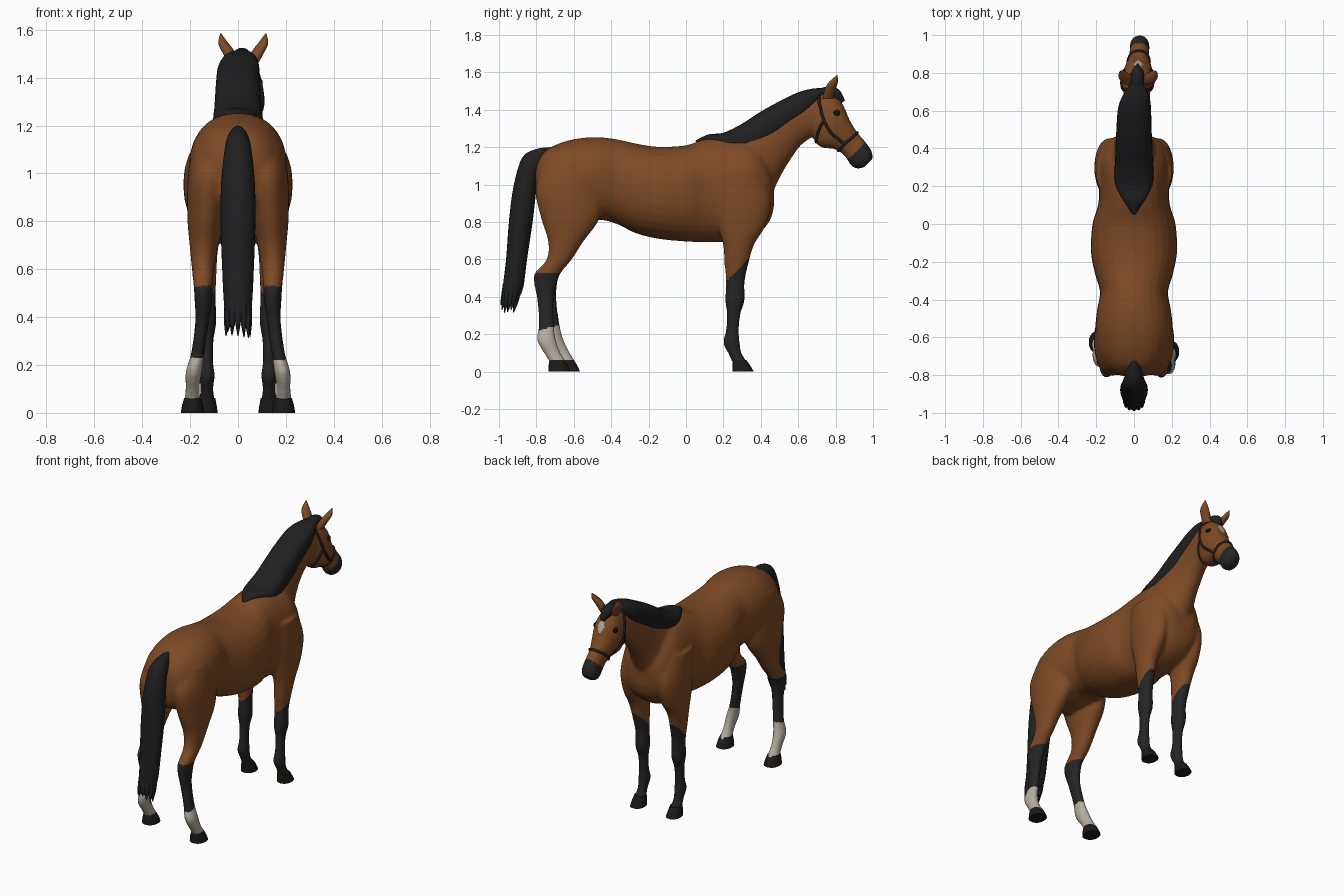
import bpy, bmesh, math, random
from mathutils import Vector
from mathutils.bvhtree import BVHTree

random.seed(4)
cube = bpy.data.objects.get("Cube")
if cube:
    bpy.data.objects.remove(cube, do_unlink=True)


def material(name, r, g, b):
    m = bpy.data.materials.new(name)
    m.use_nodes = True
    m.diffuse_color = (r, g, b, 1)
    shader = next(n for n in m.node_tree.nodes if n.type == 'BSDF_PRINCIPLED')
    shader.inputs["Base Color"].default_value = (r, g, b, 1)
    shader.inputs["Roughness"].default_value = 0.8
    return m


COAT = material("bay coat", 0.21, 0.068, 0.018)
BLACK = material("black points", 0.019, 0.018, 0.018)
HAIR = material("black hair", 0.014, 0.014, 0.014)
WHITE = material("white marking", 0.47, 0.42, 0.36)
HOOF = material("dark hoof", 0.012, 0.010, 0.009)
LEATHER = material("dark leather", 0.016, 0.014, 0.012)
EYE = material("dark eye", 0.006, 0.005, 0.005)


def spline(rows, steps):
    """Catmull-Rom interpolation of section rows."""
    out = []
    for i in range(len(rows) - 1):
        a, b, c, d = (rows[max(i - 1, 0)], rows[i], rows[i + 1], rows[min(i + 2, len(rows) - 1)])
        for k in range(steps):
            t = k / steps
            out.append([0.5 * (2 * q + (r - p) * t + (2 * p - 5 * q + 4 * r - s) * t * t
                               + (3 * q - p - 3 * r + s) * t ** 3)
                        for p, q, r, s in zip(a, b, c, d)])
    return out + [list(rows[-1])]


def loft(name, rows, mat, power=1.0, steps=4, n=28):
    """Closed tube; each row is two opposite edge points (y, z, y, z), centre x, half width."""
    bm = bmesh.new()
    rings = []
    for y1, z1, y2, z2, x, w in spline(rows, steps):
        mid = Vector((x, (y1 + y2) / 2, (z1 + z2) / 2))
        half = Vector((0, (y1 - y2) / 2, (z1 - z2) / 2))
        ring = []
        for k in range(n):
            a = math.tau * k / n
            c, s = (math.copysign(abs(v) ** power, v) for v in (math.cos(a), math.sin(a)))
            ring.append(bm.verts.new(mid + half * c + Vector((max(w, 0.001) * s, 0, 0))))
        rings.append(ring)
    for p, q in zip(rings, rings[1:]):
        for k in range(n):
            j = (k + 1) % n
            bm.faces.new((p[k], p[j], q[j], q[k]))
    bm.faces.new(rings[0])
    bm.faces.new(rings[-1])
    bmesh.ops.recalc_face_normals(bm, faces=bm.faces)
    for f in bm.faces:
        f.smooth = len(f.verts) == 4
    mesh = bpy.data.meshes.new(name)
    bm.to_mesh(mesh)
    bm.free()
    mesh.materials.append(mat)
    ob = bpy.data.objects.new(name, mesh)
    bpy.context.collection.objects.link(ob)
    return ob


# Torso: y, top, bottom, half width
torso = [(-.805, 1.08, .95, .06), (-.785, 1.14, .88, .12), (-.74, 1.19, .84, .16), (-.65, 1.23, .80, .195),
         (-.55, 1.25, .80, .205), (-.45, 1.252, .81, .195), (-.36, 1.24, .785, .18), (-.27, 1.22, .74, .205),
         (-.15, 1.202, .71, .228), (0, 1.21, .695, .22), (.1, 1.245, .692, .19), (.2, 1.262, .692, .185),
         (.32, 1.25, .71, .19), (.40, 1.2, .75, .165), (.45, 1.1, .81, .125), (.47, 1.02, .88, .07)]
parts = [loft("torso", [(y, t, y, b, 0, w) for y, t, b, w in torso], COAT, 0.9)]

# Neck and head: crest point, underside point, centre x, half width
neck = [(.06, 1.2, .40, .82, 0, .15), (.2, 1.255, .47, .97, 0, .13), (.33, 1.33, .52, 1.07, 0, .10),
        (.45, 1.405, .57, 1.15, 0, .085), (.57, 1.465, .62, 1.215, .005, .078), (.69, 1.495, .70, 1.27, .015, .07)]
head = [(.69, 1.50, .655, 1.33, .012, .055), (.78, 1.485, .68, 1.25, .016, .08), (.838, 1.43, .72, 1.20, .02, .085),
        (.873, 1.35, .80, 1.188, .023, .068), (.912, 1.285, .85, 1.15, .026, .052),
        (.962, 1.225, .88, 1.105, .029, .052), (.992, 1.18, .91, 1.085, .03, .05), (1.0, 1.14, .95, 1.09, .03, .035)]
parts += [loft("neck", neck, COAT), loft("head", head, COAT, 0.9)]

# Legs: z, rear y, front y, centre x, half width
hind = [(1.12, -.74, -.42, .10, .09), (.98, -.805, -.43, .12, .09), (.82, -.775, -.46, .132, .08),
        (.70, -.738, -.545, .142, .06), (.60, -.745, -.61, .146, .047), (.525, -.81, -.67, .145, .04),
        (.46, -.808, -.692, .145, .036), (.38, -.788, -.70, .15, .029), (.25, -.772, -.69, .168, .028),
        (.17, -.777, -.675, .185, .034), (.10, -.735, -.645, .19, .029), (.045, -.70, -.61, .19, .037)]
fore = [(1.08, .14, .40, .12, .08), (.92, .14, .455, .13, .08), (.78, .17, .425, .135, .07),
        (.68, .198, .365, .14, .056), (.58, .205, .335, .136, .046), (.48, .214, .314, .131, .038),
        (.38, .209, .314, .13, .04), (.31, .218, .292, .13, .029), (.22, .213, .284, .13, .026),
        (.155, .198, .288, .13, .033), (.10, .224, .297, .13, .027), (.045, .25, .33, .13, .036)]
hind_hoof = [(.062, -.705, -.625, .19, .035), (.03, -.71, -.605, .19, .044), (0, -.71, -.592, .19, .049)]
fore_hoof = [(.062, .248, .322, .13, .035), (.03, .248, .345, .13, .041), (0, .25, .362, .13, .045)]


def limb(rows, side, stagger):
    out = []
    for z, rear, front, x, w in rows:
        dy = -side * stagger * max(0, min(1, (0.5 - z) / 0.4))
        out.append((front + dy, z, rear + dy, z, side * x, w))
    return out


for side, word in ((1, "left"), (-1, "right")):
    parts.append(loft(word + "_hind_leg", limb(hind, side, 0.025), COAT))
    parts.append(loft(word + "_front_leg", limb(fore, side, 0), COAT))
    loft(word + "_hind_hoof", limb(hind_hoof, side, 0.025), HOOF, 0.9, 2)
    loft(word + "_front_hoof", limb(fore_hoof, side, 0), HOOF, 0.9, 2)
    # Ears lean outward from the poll
    ear = [(.785, 1.46, .73, 1.46, .04, .022), (.80, 1.51, .74, 1.50, .06, .027),
           (.812, 1.548, .757, 1.54, .083, .021), (.81, 1.585, .80, 1.58, .094, .003)]
    loft(word + "_ear", [(a, b, c, d, .022 + side * x, w) for a, b, c, d, x, w in ear], COAT)

# Fuse the body parts into one smooth skin
bm = bmesh.new()
for ob in parts:
    bm.from_mesh(ob.data)
    bpy.data.objects.remove(ob, do_unlink=True)
raw = bpy.data.meshes.new("raw_body")
bm.to_mesh(raw)
bm.free()
body = bpy.data.objects.new("body", raw)
bpy.context.collection.objects.link(body)
remesh = body.modifiers.new("fuse", 'REMESH')
remesh.mode = 'VOXEL'
remesh.voxel_size = 0.009
relax = body.modifiers.new("relax", 'SMOOTH')
relax.factor, relax.iterations = 0.5, 10
graph = bpy.context.evaluated_depsgraph_get()
skin = bpy.data.meshes.new_from_object(body.evaluated_get(graph))
body.modifiers.clear()
body.data = skin
skin.materials.clear()
for m in (COAT, BLACK, WHITE):
    skin.materials.append(m)


def marking(c):
    if c.y < -0.4 and c.z < 0.235 + 0.3 * (c.y + 0.73):
        return 2
    if c.z < (0.53 if c.y < 0 else 0.49 + 0.4 * (c.y - 0.26)):
        return 1
    if c.y - c.z > -0.268:
        return 1
    star = abs(c.x - 0.022) / 0.026 + abs(c.z - 1.405) / 0.045
    return 2 if c.y > 0.81 and star < 1 else 0


for f in skin.polygons:
    f.use_smooth = True
    f.material_index = marking(f.center)
surface = BVHTree.FromPolygons([v.co for v in skin.vertices], [tuple(f.vertices) for f in skin.polygons])

# Mane and forelock
mane = [(.05, 1.235, .07, 1.20, 0, .01), (.12, 1.268, .17, 1.19, 0, .065), (.2, 1.277, .26, 1.16, 0, .102),
        (.30, 1.325, .37, 1.185, 0, .1), (.40, 1.39, .47, 1.24, 0, .096), (.50, 1.445, .55, 1.305, 0, .092),
        (.6, 1.493, .63, 1.36, .003, .087), (.68, 1.513, .68, 1.41, .01, .07), (.74, 1.515, .72, 1.46, .015, .04)]
loft("mane", mane, HAIR, 0.75)
forelock = [(.70, 1.51, .70, 1.46, .014, .03), (.77, 1.525, .75, 1.46, .016, .036),
            (.82, 1.505, .78, 1.44, .018, .034), (.85, 1.45, .81, 1.42, .02, .01)]
loft("forelock", forelock, HAIR)

# Tail with ragged strands at the tip
tail = [(-.72, 1.2, -.74, 1.12, 0, .025), (-.80, 1.19, -.77, 1.09, 0, .045), (-.875, 1.145, -.795, 1.02, 0, .058),
        (-.92, 1.0, -.805, .93, 0, .07), (-.945, .82, -.82, .80, 0, .073), (-.962, .6, -.85, .6, 0, .066),
        (-.98, .45, -.87, .45, 0, .058), (-.985, .38, -.90, .38, 0, .045)]
loft("tail", tail, HAIR)
for i in range(12):
    a = math.tau * i / 12
    x, y = 0.042 * math.sin(a), -0.93 + 0.035 * math.cos(a)
    low = random.uniform(0.31, 0.36)
    strand = [(y - .014, .47, y + .014, .47, x, .014), (y - .025, .39, y + .004, .39, x * 1.1, .013),
              (y - .026, low, y - .022, low, x * 1.2, .002)]
    loft("tail_strand", strand, HAIR, n=8)


def strap(name, points, cyclic=False):
    """Leather strap laid on the skin."""
    curve = bpy.data.curves.new(name, 'CURVE')
    curve.dimensions = '3D'
    curve.bevel_depth, curve.bevel_resolution = 0.008, 2
    line = curve.splines.new('POLY')
    line.points.add(len(points) - 1)
    for target, p in zip(line.points, points):
        target.co = (*surface.find_nearest(Vector(p))[0], 1)
    line.use_cyclic_u = cyclic
    curve.materials.append(LEATHER)
    bpy.context.collection.objects.link(bpy.data.objects.new(name, curve))


# Halter: noseband, cheek straps, throat strap
band = []
for k in range(32):
    a = math.tau * k / 32
    band.append((.025 + .07 * math.sin(a), .872 + .055 * math.cos(a), 1.235 + .05 * math.cos(a)))
strap("noseband", band, True)
for side, word in ((1, "left"), (-1, "right")):
    def run(path):
        return [(.02 + side * x, y, z) for x, y, z in spline(path, 6)]
    strap(word + "_cheek_strap", run([(.03, .71, 1.5), (.085, .71, 1.43), (.1, .73, 1.35),
                                      (.1, .78, 1.27), (.07, .845, 1.215)]))
    strap(word + "_throat_strap", run([(.1, .73, 1.34), (.09, .70, 1.29), (.02, .69, 1.22)]))
    # Eye set into the side of the forehead
    spot, normal, _, _ = surface.find_nearest(Vector((.02 + side * .1, .815, 1.39)))
    bpy.ops.mesh.primitive_uv_sphere_add(segments=20, ring_count=12, radius=0.02, location=spot - normal * 0.006)
    eye = bpy.context.object
    eye.name = word + "_eye"
    eye.scale = (0.8, 1, 0.85)
    eye.data.materials.append(EYE)
    bpy.ops.object.shade_smooth()
